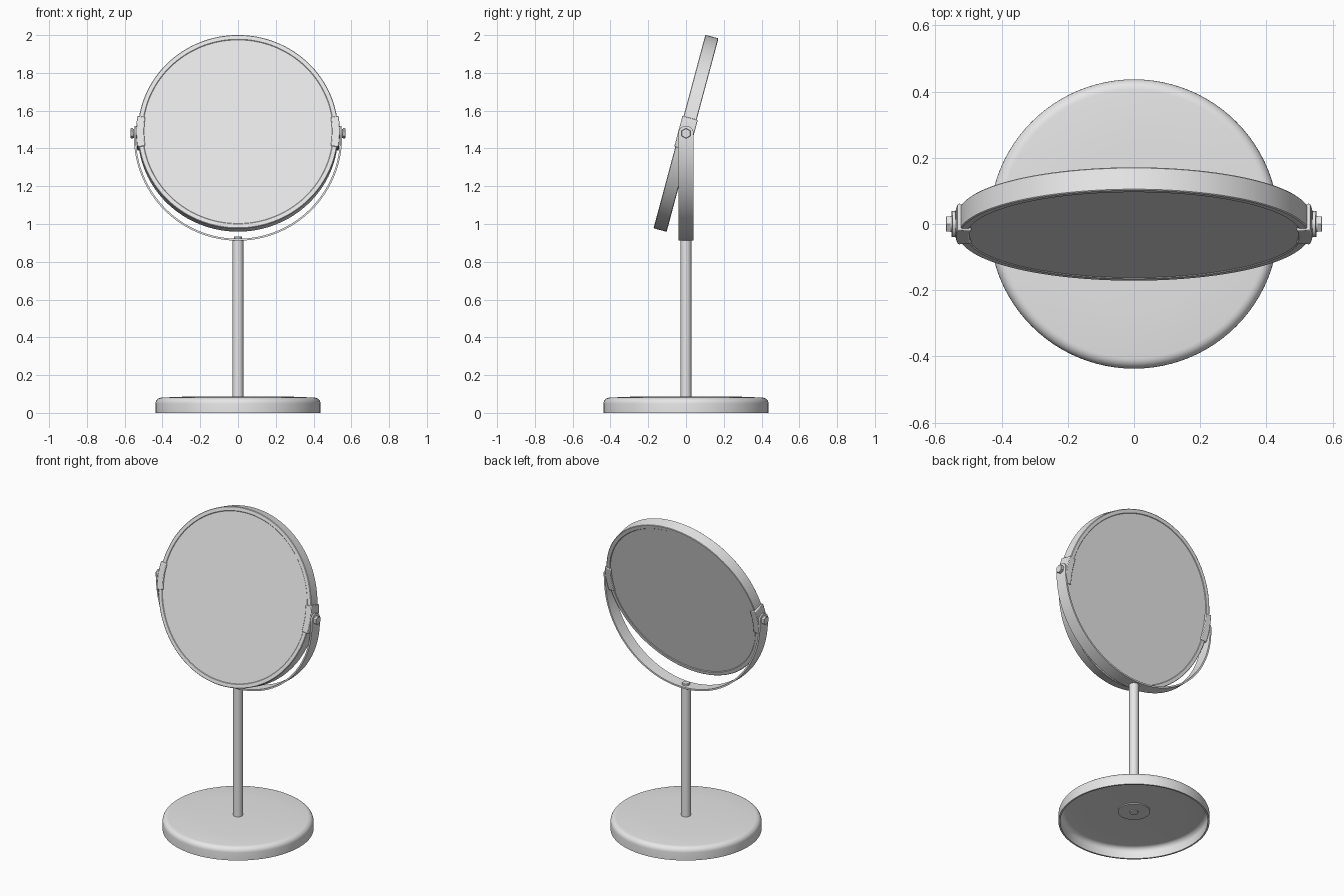
import bpy, bmesh, math
from mathutils import Matrix

if "Cube" in bpy.data.objects:
    bpy.data.objects.remove(bpy.data.objects["Cube"])

mat = bpy.data.materials.new("light grey")
mat.diffuse_color = (0.8, 0.8, 0.8, 1)
mat.use_nodes = True
mat.node_tree.nodes["Principled BSDF"].inputs["Base Color"].default_value = mat.diffuse_color

PIVOT = 1.48
TILT = math.radians(75)          # disc axis: faces front, leaning back 15 degrees


def finish(name, bm, matrix=Matrix(), angle=35):
    bmesh.ops.recalc_face_normals(bm, faces=bm.faces)
    bm.transform(matrix)
    me = bpy.data.meshes.new(name)
    bm.to_mesh(me)
    bm.free()
    me.materials.append(mat)
    me.shade_smooth()
    me.set_sharp_from_angle(angle=math.radians(angle))
    ob = bpy.data.objects.new(name, me)
    bpy.context.collection.objects.link(ob)
    return ob


def lathe(name, profile, matrix=Matrix(), n=96):
    """Revolve (radius, z) points round z; radius 0 closes with a pole."""
    bm = bmesh.new()
    rings = []
    for r, z in profile:
        if r == 0:
            rings.append([bm.verts.new((0, 0, z))] * n)
        else:
            rings.append([bm.verts.new((r * math.cos(2 * math.pi * i / n),
                                        r * math.sin(2 * math.pi * i / n), z)) for i in range(n)])
    for a, b in zip(rings, rings[1:]):
        for i in range(n):
            j = (i + 1) % n
            bm.faces.new(list(dict.fromkeys((a[i], a[j], b[j], b[i]))))
    return finish(name, bm, matrix)


def disc(name, r, z0, z1, matrix=Matrix(), n=48, bevel=0.002):
    return lathe(name, [(0, z0), (r, z0), (r, z1 - bevel), (r - bevel, z1), (0, z1)], matrix, n)


def arc_strip(name, r0, r1, a0, a1, steps, half_width, matrix):
    """Curved bar in the local xy plane, its width along local z."""
    bm = bmesh.new()
    prev = None
    for k in range(steps + 1):
        a = a0 + (a1 - a0) * k / steps
        c, s = math.cos(a), math.sin(a)
        w = half_width(s)
        ring = [bm.verts.new((r * c, r * s, z)) for r, z in ((r0, -w), (r1, -w), (r1, w), (r0, w))]
        if prev:
            for i in range(4):
                j = (i + 1) % 4
                bm.faces.new((prev[i], prev[j], ring[j], ring[i]))
        else:
            bm.faces.new(ring)
        prev = ring
    bm.faces.new(prev)
    return finish(name, bm, matrix)


# Hollow base with a rounded edge and slightly domed top
def shoulder(r, z, rad):
    return [(r - rad + rad * math.cos(t * math.pi / 12), z - rad + rad * math.sin(t * math.pi / 12))
            for t in range(7)]


outer = [(0.437, 0)] + shoulder(0.437, 0.081, 0.032) + [(0.26, 0.087), (0, 0.088)]
inner = [(0, 0.072), (0.26, 0.072)] + shoulder(0.427, 0.07, 0.03)[::-1] + [(0.427, 0), (0.437, 0)]
lathe("base", inner + outer[1:])
disc("base_washer", 0.093, 0.066, 0.074)
disc("base_bolt", 0.025, 0.06, 0.07)

# Post and the screw holding the yoke
disc("post", 0.028, 0.07, 0.915)
disc("yoke_screw", 0.022, 0.91, 0.934)

# Yoke strap with rounded ends round the pivots
YC, YR = 1.463, 0.551
end = math.asin((PIVOT + 0.0398 - YC) / YR)


def yoke_width(s):
    d = YC + YR * s - PIVOT
    return 0.04 if d <= 0 else max(0.004, math.sqrt(max(0, 0.04 ** 2 - d * d)))


arc_strip("yoke", YR - 0.010, YR, -math.pi - end, end, 260, yoke_width,
          Matrix.Translation((0, 0, YC)) @ Matrix.Rotation(math.pi / 2, 4, 'X'))

# Tilted two-sided mirror: rim with slightly recessed glass on each face
head = Matrix.Translation((0, 0, PIVOT)) @ Matrix.Rotation(TILT, 4, 'X')
half = [(0, 0.033), (0.503, 0.033), (0.506, 0.036), (0.527, 0.036), (0.53, 0.033)]
lathe("mirror", half + [(r, -z) for r, z in reversed(half)], head, 128)

# Side clips over the rim, and pivot bolts
for side, a in (("right", 0), ("left", math.pi)):
    clip = arc_strip("clip_" + side, 0.497, 0.539, a - 0.158, a + 0.158, 12, lambda s: 0.042, head)
    bev = clip.modifiers.new("bevel", 'BEVEL')
    bev.width, bev.segments, bev.limit_method = 0.004, 2, 'ANGLE'
    axis = (Matrix.Translation((0, 0, PIVOT)) @ Matrix.Rotation(a, 4, 'Z')
            @ Matrix.Rotation(math.pi / 2, 4, 'Y'))
    disc("pivot_washer_" + side, 0.024, 0.53, 0.556, axis)
    disc("pivot_bolt_" + side, 0.027, 0.555, 0.568, axis, 6)
